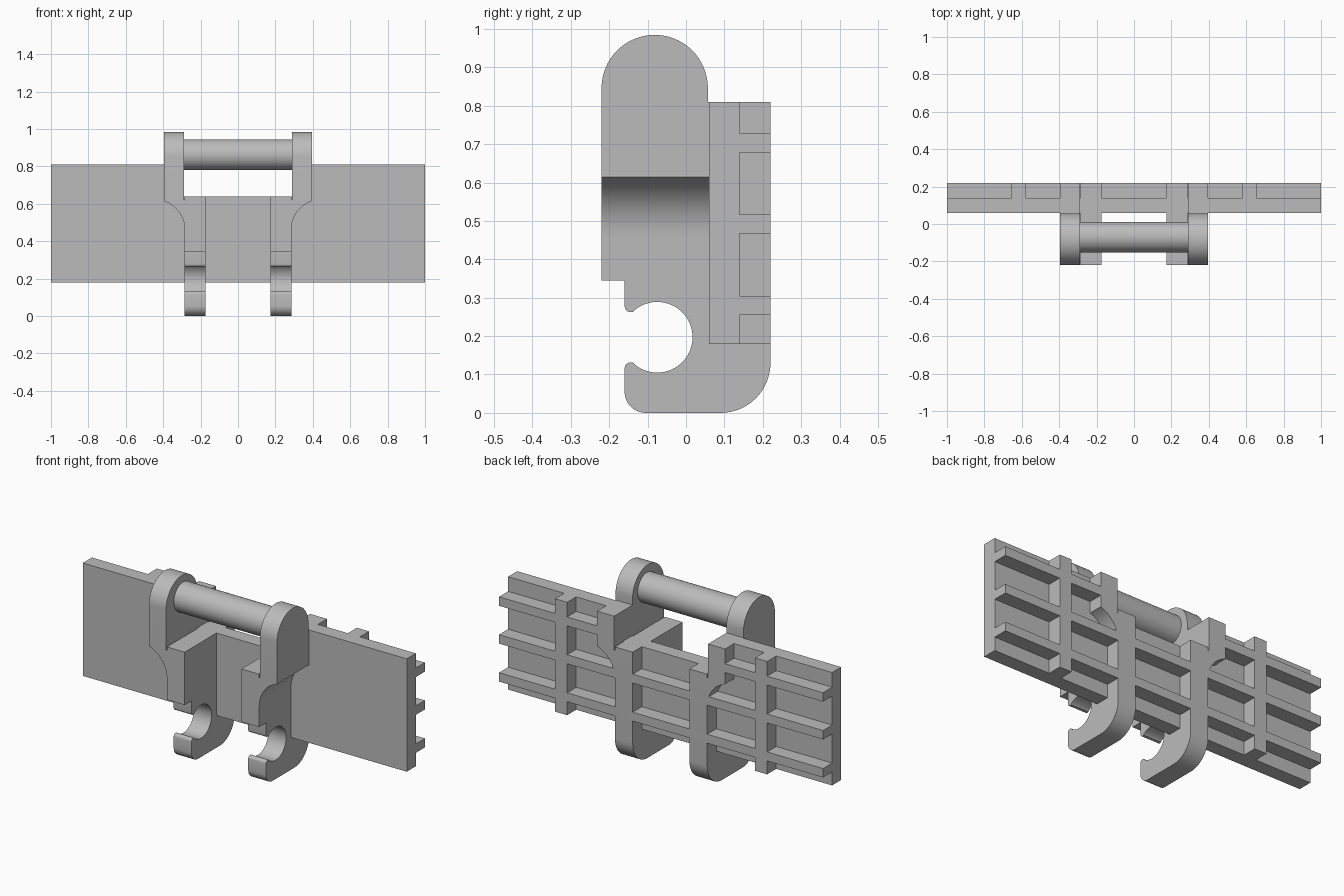
import bpy
import bmesh
from math import sin, cos, radians
from mathutils import Vector

cube = bpy.data.objects.get("Cube")
if cube:
    bpy.data.objects.remove(cube, do_unlink=True)

grey = bpy.data.materials.new("plain grey")
grey.use_nodes = True
COLOUR = (0.5, 0.5, 0.5, 1)
grey.diffuse_color = COLOUR
grey.node_tree.nodes["Principled BSDF"].inputs["Base Color"].default_value = COLOUR


def arc(cx, cz, r, start, end, steps=12):
    """Points along a circular arc, angles in degrees."""
    angles = [radians(start + (end - start) * i / steps) for i in range(steps + 1)]
    return [(cx + r * cos(a), cz + r * sin(a)) for a in angles]


def prism(name, profile, axis, lo, hi, mirror=False):
    """Extrude a profile (horizontal, z) along x or y."""
    bm = bmesh.new()
    if axis == "x":
        verts = [bm.verts.new((lo, u, z)) for u, z in profile]
        depth = Vector((hi - lo, 0, 0))
    else:
        verts = [bm.verts.new((u, lo, z)) for u, z in profile]
        depth = Vector((0, hi - lo, 0))
    face = bm.faces.new(verts)
    result = bmesh.ops.extrude_face_region(bm, geom=[face], use_keep_orig=True)
    moved = [v for v in result["geom"] if isinstance(v, bmesh.types.BMVert)]
    bmesh.ops.translate(bm, vec=depth, verts=moved)
    bmesh.ops.recalc_face_normals(bm, faces=bm.faces)
    mesh = bpy.data.meshes.new(name)
    bm.to_mesh(mesh)
    bm.free()
    mesh.materials.append(grey)
    obj = bpy.data.objects.new(name, mesh)
    bpy.context.collection.objects.link(obj)
    bpy.ops.object.select_all(action="DESELECT")
    obj.select_set(True)
    bpy.context.view_layer.objects.active = obj
    bpy.ops.object.shade_smooth_by_angle(angle=radians(30))
    if mirror:
        obj.modifiers.new("Mirror", "MIRROR")
    return obj


def rect(u0, u1, z0, z1):
    return [(u0, z0), (u1, z0), (u1, z1), (u0, z1)]


FRONT, PLATE_FRONT, PLATE_BACK, BACK = -0.22, 0.06, 0.14, 0.22
BOTTOM, TOP, NOTCH, LEDGE = 0.18, 0.81, 0.64, 0.62
INNER, WEB, LUG, OUTER = 0.175, 0.285, 0.29, 0.395

# Plate with a notch in the middle of its top edge
plate = [(-1, BOTTOM), (1, BOTTOM), (1, TOP), (LUG, TOP), (LUG, NOTCH),
         (-LUG, NOTCH), (-LUG, TOP), (-1, TOP)]
prism("plate", plate, "y", PLATE_FRONT, PLATE_BACK)

# Stiffening ribs on the back
for name, z in (("lower_rib", 0.255), ("middle_rib", 0.467)):
    prism(name, rect(-1, 1, z, z + 0.05), "y", PLATE_BACK, BACK)
prism("upper_ribs", rect(OUTER, 1, 0.678, 0.728), "y", PLATE_BACK, BACK, True)
prism("upright_ribs", rect(0.58, 0.655, BOTTOM, TOP), "y", PLATE_BACK, BACK, True)

# Lower arms, each ending in a hook open to the front
hook = [(FRONT, NOTCH), (FRONT, 0.345), (-0.16, 0.345)]
hook += arc(-0.144, 0.278, 0.016, 180, 300, 6)      # upper lip
hook += arc(-0.075, 0.197, 0.092, 130, -130, 40)    # pin seat
hook += arc(-0.144, 0.116, 0.016, 60, 180, 6)       # lower lip
hook += arc(-0.105, 0.055, 0.055, 180, 270, 10)
hook += arc(0.09, 0.13, 0.13, -90, 0, 16)
hook += [(BACK, NOTCH)]
prism("hook_arms", hook, "x", INNER, WEB, True)

# Curved shoulders widening the arms outwards
shoulder = arc(0.445, 0.462, 0.16, 180, 108, 16)
shoulder += [(OUTER, LEDGE), (WEB, LEDGE)]
prism("shoulders", shoulder, "y", FRONT, BACK, True)

# Upright lugs with round tops that hold the pin
lug = [(BACK, LEDGE), (BACK, TOP), (0.057, TOP)]
lug += arc(-0.0815, 0.846, 0.1385, 0, 180, 32)
lug += [(FRONT, LEDGE)]
prism("lugs", lug, "x", LUG, OUTER, True)

# Cross pin
prism("cross_pin", arc(-0.07, 0.862, 0.082, 0, 352.5, 47), "x", -LUG, LUG)
